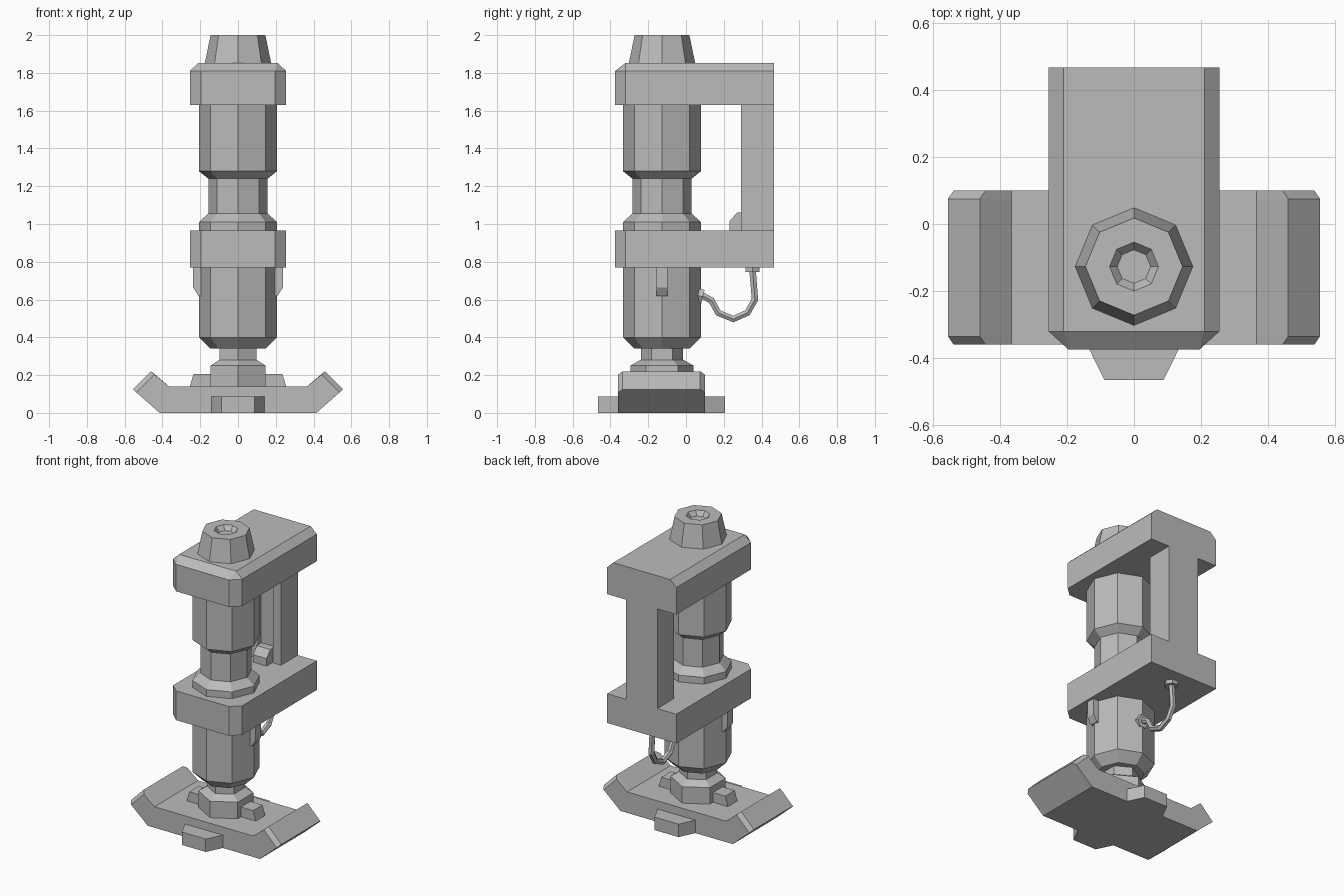
import bpy, bmesh, math
from mathutils import Vector

cube = bpy.data.objects.get("Cube")
if cube:
    bpy.data.objects.remove(cube, do_unlink=True)

grey = bpy.data.materials.new("neutral_grey")
grey.use_nodes = True
colour = (0.5, 0.5, 0.5, 1)
grey.diffuse_color = colour
grey.node_tree.nodes["Principled BSDF"].inputs["Base Color"].default_value = colour

AXIS_Y = -0.127  # the column stands forward of centre


def loft(name, loops):
    """Skin a list of equally long point loops and cap both ends."""
    bm = bmesh.new()
    rings = [[bm.verts.new(p) for p in loop] for loop in loops]
    n = len(rings[0])
    for a, b in zip(rings, rings[1:]):
        for i in range(n):
            j = (i + 1) % n
            bm.faces.new((a[i], a[j], b[j], b[i]))
    bm.faces.new(rings[0])
    bm.faces.new(rings[-1])
    bmesh.ops.recalc_face_normals(bm, faces=bm.faces)
    mesh = bpy.data.meshes.new(name)
    bm.to_mesh(mesh)
    bm.free()
    mesh.materials.append(grey)
    obj = bpy.data.objects.new(name, mesh)
    bpy.context.collection.objects.link(obj)
    return obj


def at_z(outline, z):
    return [(x, y, z) for x, y in outline]


def at_x(outline, x):
    return [(x, y, z) for y, z in outline]


def lathe(name, profile, sides=8):
    """Stack polygon rings of (radius, height) around the column axis."""
    loops = []
    for r, z in profile:
        angles = [math.pi / 2 + math.tau * i / sides for i in range(sides)]
        loops.append([(r * math.cos(a), AXIS_Y + r * math.sin(a), z) for a in angles])
    return loft(name, loops)


def box_loop(x0, x1, y0, y1, z):
    return [(x0, y0, z), (x1, y0, z), (x1, y1, z), (x0, y1, z)]


# Column parts
lathe("nozzle", [(.178, 1.84), (.145, 2), (.073, 2), (.05, 1.97)])
lathe("upper_barrel", [(.157, 1.24), (.207, 1.28), (.207, 1.65)])
lathe("middle_barrel", [(.157, 1.04), (.157, 1.25)])
lathe("middle_collar", [(.207, .95), (.207, 1.01), (.157, 1.055)])
lathe("lower_barrel", [(.145, .34), (.207, .40), (.207, .78)])
lathe("foot_neck", [(.112, .27), (.112, .35)], 6)
lathe("foot_flange", [(.168, .13), (.168, .25), (.115, .28)], 6)

# Foot plate with upturned ends and clipped tips
def foot_section(y, clip):
    half = [(.415, 0), (.555 - clip, .125 - clip), (.46 - clip, .22 - clip), (.365, .14)]
    pts = half + [(-x, z) for x, z in reversed(half)]
    return [(x, y, z) for x, z in pts]

loft("foot_plate", [foot_section(-.36, .017), foot_section(-.335, 0),
                    foot_section(.075, 0), foot_section(.10, .017)])

# Front and back tabs of the foot
for name, s in (("front_tab", -1), ("back_tab", 1)):
    mid = -.13
    tab = [(-.145, mid + s * .22), (.145, mid + s * .22),
           (.088, mid + s * .336), (-.088, mid + s * .336)]
    loft(name, [at_z(tab, 0), at_z(tab, .086)])

# Side blocks on the foot and lugs on the lower barrel
for side, s in (("left", 1), ("right", -1)):
    loft(side + "_foot_block", [
        box_loop(s * .1, s * .258, AXIS_Y - .05, AXIS_Y + .05, .13),
        box_loop(s * .1, s * .236, AXIS_Y - .05, AXIS_Y + .05, .205)])
    loft(side + "_lug", [
        box_loop(s * .17, s * .21, AXIS_Y - .028, AXIS_Y + .028, .62),
        box_loop(s * .17, s * .238, AXIS_Y - .028, AXIS_Y + .028, .665),
        box_loop(s * .17, s * .238, AXIS_Y - .028, AXIS_Y + .028, .78)])

# Clamping plates
plate = [(-.255, .467), (-.255, -.32), (-.195, -.375),
         (.195, -.375), (.255, -.32), (.255, .467)]
crown = [(-.21, .467), (-.21, -.32), (-.209, -.321),
         (.209, -.321), (.21, -.32), (.21, .467)]
loft("lower_plate", [at_z(plate, .77), at_z(plate, .965)])
loft("upper_plate", [at_z(plate, 1.63), at_z(plate, 1.81), at_z(crown, 1.852)])

# Handle with a groove in its front, and the trigger
handle = [(-.115, .467), (-.115, .29), (-.055, .29), (-.055, .32),
          (.055, .32), (.055, .29), (.115, .29), (.115, .467)]
loft("handle", [at_z(handle, .95), at_z(handle, 1.64)])
trigger = [(.23, .955), (.23, 1.015), (.27, 1.06), (.325, 1.06), (.325, .955)]
loft("trigger", [at_x(trigger, -.05), at_x(trigger, .05)])


# Hose and its two end fittings
def tube(name, points, radius):
    curve = bpy.data.curves.new(name, "CURVE")
    curve.dimensions = "3D"
    curve.bevel_depth = radius
    curve.bevel_resolution = 1
    curve.use_fill_caps = True
    spline = curve.splines.new("POLY")
    spline.points.add(len(points) - 1)
    for p, (y, z) in zip(spline.points, points):
        p.co = (0, y, z, 1)
    spline.use_smooth = False
    curve.materials.append(grey)
    obj = bpy.data.objects.new(name, curve)
    bpy.context.collection.objects.link(obj)

tube("hose", [(.352, .76), (.365, .60), (.325, .53), (.25, .497),
              (.17, .53), (.135, .595), (.07, .63)], .02)
tube("upper_hose_fitting", [(.352, .78), (.352, .745)], .043)
tube("lower_hose_fitting", [(.05, .625), (.09, .615)], .043)
